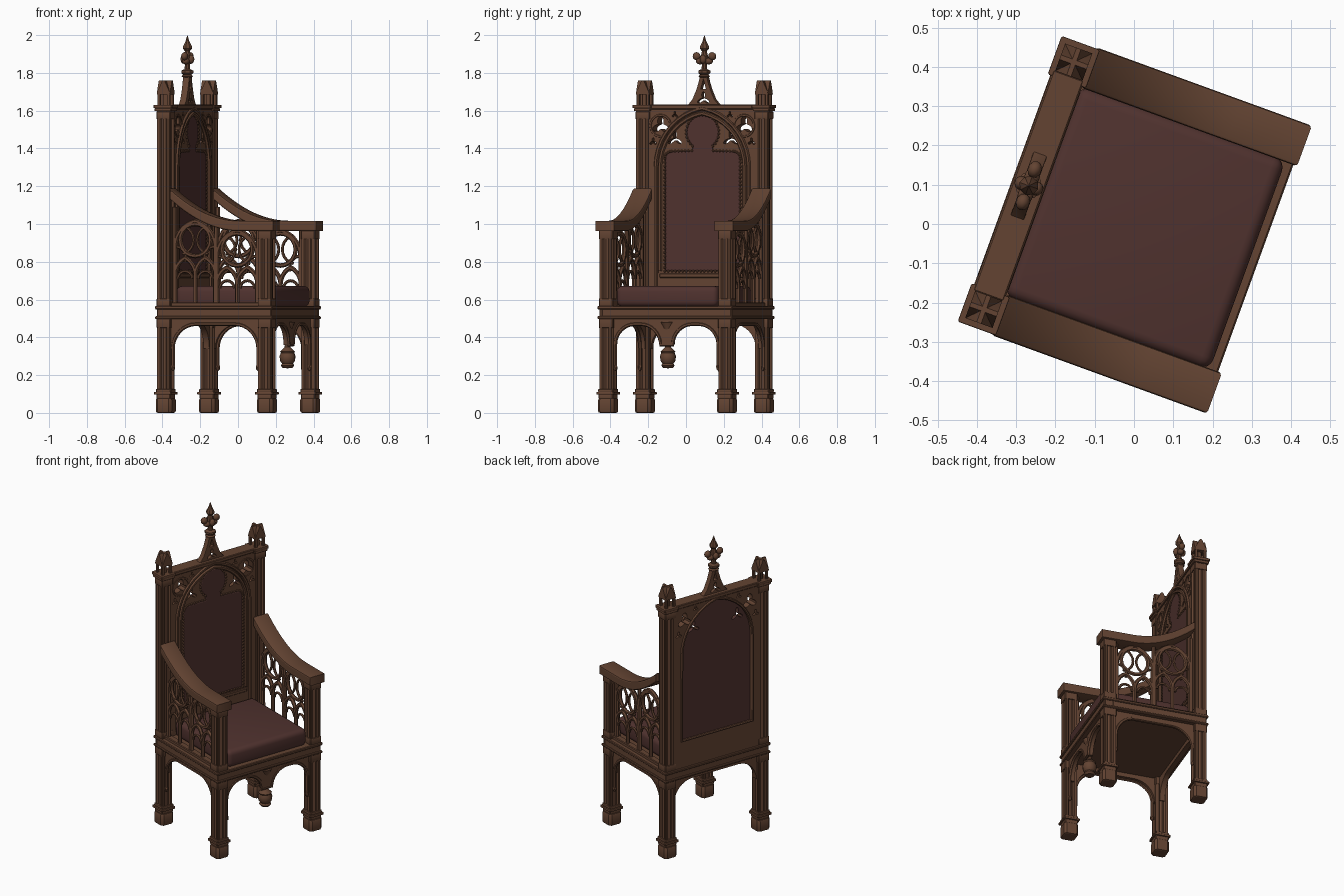
import bpy, bmesh
from math import sin, cos, pi, sqrt, radians, hypot
from mathutils import Matrix, Vector

if "Cube" in bpy.data.objects:
    bpy.data.objects.remove(bpy.data.objects["Cube"])

def material(name, col):
    m = bpy.data.materials.new(name)
    m.diffuse_color = (*col, 1)
    m.use_nodes = True
    m.node_tree.nodes["Principled BSDF"].inputs["Base Color"].default_value = m.diffuse_color
    return m
WOOD = material("wood", (0.125, 0.057, 0.032))
LEATHER = material("leather", (0.08, 0.032, 0.028))
TURN = Matrix.Rotation(radians(-20), 4, 'Z')   # the chair stands turned; local +x is its front

def plane(kind, off):
    return {'back': Matrix(((0, 0, 1, off), (1, 0, 0, 0), (0, 1, 0, 0), (0, 0, 0, 1))),
            'side': Matrix(((1, 0, 0, 0), (0, 0, -1, off), (0, 1, 0, 0), (0, 0, 0, 1))),
            'flat': Matrix.Translation((0, 0, off))}[kind]

def add(name, me, mat):
    me.transform(TURN)
    me.materials.clear()
    me.materials.append(mat)
    ob = bpy.data.objects.new(name, me)
    bpy.context.collection.objects.link(ob)

def from_curve(name, cu, splines, M, mat):
    for pts, closed in splines:
        s = cu.splines.new('POLY')
        s.points.add(len(pts) - 1)
        for p, q in zip(s.points, pts):
            p.co = (q[0], q[1], 0, 1)
        s.use_cyclic_u = closed
    tmp = bpy.data.objects.new("tmp", cu)
    bpy.context.collection.objects.link(tmp)
    bpy.context.view_layer.update()
    me = bpy.data.meshes.new_from_object(tmp.evaluated_get(bpy.context.evaluated_depsgraph_get()))
    bpy.data.objects.remove(tmp)
    me.transform(M)
    add(name, me, mat)

def plate(name, loops, half, kind, off, mat=WOOD, bevel=0.0):
    cu = bpy.data.curves.new(name, 'CURVE')
    cu.dimensions, cu.fill_mode = '2D', 'BOTH'
    cu.extrude, cu.bevel_depth, cu.offset, cu.bevel_resolution = half - bevel, bevel, -bevel, 1
    from_curve(name, cu, [(l, True) for l in loops], plane(kind, off), mat)

def bars(name, paths, r, kind, off, mat=WOOD):
    cu = bpy.data.curves.new(name, 'CURVE')
    cu.dimensions, cu.bevel_depth, cu.bevel_resolution, cu.use_fill_caps = '3D', r, 1, True
    from_curve(name, cu, paths, plane(kind, off), mat)

def from_bm(name, bm, mat=WOOD):
    bmesh.ops.recalc_face_normals(bm, faces=bm.faces)
    me = bpy.data.meshes.new(name)
    bm.to_mesh(me)
    bm.free()
    add(name, me, mat)

def boxes(name, items, bevel=0.004, mat=WOOD, seg=1):
    bm = bmesh.new()
    for a, b, c, d, e, f in items:
        M = Matrix.Translation(((a+b)/2, (c+d)/2, (e+f)/2)) @ Matrix.Diagonal((b-a, d-c, f-e, 1))
        bmesh.ops.create_cube(bm, size=1, matrix=M)
    bmesh.ops.bevel(bm, geom=bm.edges[:], offset=bevel, segments=seg, affect='EDGES', profile=0.5)
    from_bm(name, bm, mat)

def lathe(name, prof, cx, seg=12):
    bm = bmesh.new()
    vs = [bm.verts.new((cx + r, 0, z)) for r, z in prof]
    es = [bm.edges.new(p) for p in zip(vs, vs[1:])]
    bmesh.ops.spin(bm, geom=vs + es, cent=(cx, 0, 0), axis=(0, 0, 1), angle=2*pi, steps=seg)
    bmesh.ops.remove_doubles(bm, verts=bm.verts, dist=1e-5)
    from_bm(name, bm)

def balls(name, items, sub=2):
    bm = bmesh.new()
    for p, s in items:
        bmesh.ops.create_icosphere(bm, subdivisions=sub, radius=1,
                                   matrix=Matrix.Translation(p) @ Matrix.Diagonal((*s, 1)))
    from_bm(name, bm)

# 2D shapes
def arc(cx, cy, r, a0, a1, n=12):
    return [(cx + r*cos(radians(a0 + (a1-a0)*i/n)), cy + r*sin(radians(a0 + (a1-a0)*i/n))) for i in range(n+1)]
def circle(cx, cy, r, n=20): return arc(cx, cy, r, 0, 360, n)[:-1]
def pointed(cx, w, z0, spring, apex, n=10):
    c = ((apex-spring)**2 - w*w) / (2*w)
    half = []
    for i in range(n+1):
        z = spring + (apex-spring)*sin(pi/2*i/n)
        half.append((sqrt(max((w+c)**2 - (z-spring)**2, c*c)) - c, z))
    right = [(w, z0)] + half
    return [(cx + x, z) for x, z in right] + [(cx - x, z) for x, z in reversed(right[:-1])]
def star(cx, cy, r0, r1, turn, power=2, n=36):
    out = []
    for i in range(n):
        t = 2*pi*i/n
        r = r0 + (r1-r0)*((1 + cos(3*(t - radians(turn))))/2)**power
        out.append((cx + r*cos(t), cy + r*sin(t)))
    return out
def csq(cx, cy, h, c):
    return [(cx+x, cy+y) for x, y in ((h-c, -h), (h, c-h), (h, h-c), (h-c, h), (c-h, h), (-h, h-c), (-h, c-h), (c-h, -h))]
def fluted(cx, cy, h=0.038):
    side = [(h-.007, .007-h), (h, .007-h), (h, -.020), (h-.009, -.013), (h-.003, 0), (h-.009, .013), (h, .020), (h, h-.007)]
    out = []
    for k in range(4):
        c, s = round(cos(k*pi/2)), round(sin(k*pi/2))
        out += [(cx + x*c - y*s, cy + x*s + y*c) for x, y in side]
    return out

U, V = 0.285, 0.335
FRONT, REAR = [(U, V), (U, -V)], [(-U, V), (-U, -V)]
ALL = FRONT + REAR
# legs, posts, feet and their mouldings
plate("front_leg", [fluted(*p) for p in FRONT], 0.45, 'flat', 0.53)
plate("rear_post", [fluted(*p) for p in REAR], 0.77, 'flat', 0.85)
plate("foot", [csq(*p, 0.045, 0.014) for p in ALL], 0.039, 'flat', 0.039, bevel=0.010)
def collars(name, at, zs):
    for z, h, a in zs:
        plate(name, [csq(*p, a, 0.004) for p in at], h, 'flat', z, bevel=0.003)
collars("leg_collar", ALL, [(0.088, 0.012, 0.040), (0.104, 0.007, 0.050), (0.118, 0.008, 0.042)])
collars("post_head", ALL, [(0.48, 0.03, 0.039), (0.585, 0.02, 0.039)])
collars("post_capital", REAR, [(1.575, 0.02, 0.040), (1.605, 0.008, 0.047), (1.622, 0.009, 0.052)])
collars("arm_support_head", FRONT, [(0.945, 0.025, 0.039)])

# pinnacles with crossed gables
for s in (1, -1):
    y = s*V
    roof = lambda c: [(c-.037, 1.685), (c+.037, 1.685), (c+.034, 1.70), (c+.006, 1.76), (c-.006, 1.76), (c-.034, 1.70)]
    plate("pinnacle_gable", [roof(y)], 0.037, 'back', -U)
    plate("pinnacle_gable", [roof(-U)], 0.037, 'side', y)
    boxes("pinnacle_columns", [(-U+i*.027-.008, -U+i*.027+.008, y+j*.027-.008, y+j*.027+.008, 1.625, 1.69)
                               for i in (1, -1) for j in (1, -1)] + [(-U-.012, -U+.012, y-.012, y+.012, 1.625, 1.69)], 0.002)

# seat rails, seat board, cushion
boxes("seat_rail", [(-.322, .322, -.372, .372, .50, .56), (-.33, .33, -.38, .38, .497, .512), (-.33, .33, -.38, .38, .548, .566)])
boxes("seat_cushion", [(-.25, .308, -.285, .285, .562, .672)], 0.03, LEATHER, 4)

# arched aprons below the seat
def bracket(w, r, x0=0.0):
    e = arc(x0 + w - r, 0.47 - r, r, 0, 90, 8)
    return e + [(2*x0 - x, z) for x, z in reversed(e)]
def apron(w, r): return [[(w+.02, .51), (w+.02, .47-r)] + bracket(w, r) + [(-w-.02, .47-r), (-w-.02, .51)]]
for s in (1, -1):
    plate("side_apron", apron(.245, .13), .016, 'side', s*V)
    bars("side_apron_moulding", [([(.24, .25)] + bracket(.24, .13) + [(-.24, .25)], False)], .010, 'side', s*(V+.012))
plate("back_apron", apron(.295, .13), .016, 'back', -U)
arches = bracket(.128, .11, .162) + bracket(.128, .11, -.162)
plate("front_apron", [[(.31, .51), (.31, .36)] + arches + [(-.31, .36), (-.31, .51)]], .016, 'back', U)
bars("front_apron_moulding", [([(.29, .25)] + arches + [(-.29, .25)], False)], .010, 'back', U+.012)
drops = [(U+.012, s*.29, .24) for s in (1, -1)] + [(i*.24, s*(V+.012), .24) for i in (1, -1) for s in (1, -1)]
balls("apron_drop", [(p, (.013, .013, .02)) for p in drops], 1)
lathe("front_pendant", [(0, .236), (.026, .238), (.036, .25), (.030, .262), (.040, .275), (.043, .30), (.036, .318),
                        (.040, .325), (.028, .335), (.015, .35), (.014, .41), (.022, .44), (.04, .48), (0, .48)], U-.006)

# back: frame, tracery and padded panel
ARCH = pointed(0, .25, .74, 1.30, 1.60)
tref = [star(s*.235, 1.52, .018, .05, 90, 1) for s in (1, -1)]
small = [star(s*x, z, .004, r, t, 1) for s in (1, -1) for x, z, r, t in ((.155, 1.578, .018, 90), (.277, 1.435, .022, 90))]
plate("back_frame", [[(-.305, .56), (.305, .56), (.305, 1.625), (-.305, 1.625)], ARCH] + tref + small, .035, 'back', -.287)
TRI = [star(s*.157, 1.45, .008, .045, 90, 2) for s in (1, -1)]
KEY = ([(-.213, .75), (.213, .75)] + arc(.173, 1.345, .04, 0, 90, 6) + [(.06, 1.388)]
       + arc(0, 1.485, .092, -52, 232, 24) + [(-.06, 1.388)] + arc(-.173, 1.345, .04, 90, 180, 6))
plate("back_tracery", [pointed(0, .253, .735, 1.30, 1.603), KEY] + TRI, .014, 'back', -.272)
plate("back_padding", [KEY], .016, 'back', -.270, LEATHER, .010)
plate("back_lining", [pointed(0, .252, .738, 1.30, 1.602)] + TRI, .008, 'back', -.294, LEATHER)
bars("back_arch_moulding", [(pointed(0, .262, .60, 1.30, 1.612), False), (pointed(0, .238, .75, 1.30, 1.585), False)], .011, 'back', -.252)
bars("rear_arch_moulding", [(pointed(0, .255, .74, 1.30, 1.605), True)], .009, 'back', -.322)
bars("spandrel_ring", [(circle(s*.235, 1.52, .057), True) for s in (1, -1)], .008, 'back', -.256)
boxes("back_rails", [(-.328, -.244, -.30, .30, 1.607, 1.632), (-.32, -.247, -.24, .24, .715, .738)])
beads = []
for (a, b), (c, d) in zip(KEY, KEY[1:] + KEY[:1]):
    n = max(1, round(hypot(c-a, d-b)/.02))
    beads += [((-.256, a + (c-a)*i/n, b + (d-b)*i/n), (.008, .008, .008)) for i in range(n)]
balls("panel_beading", beads, 1)

# crest and finial
edge = [(.092, 1.625), (.062, 1.66), (.040, 1.71), (.026, 1.755), (.018, 1.79)]
plate("crest_gable", [edge + [(-x, z) for x, z in reversed(edge)], star(0, 1.662, .008, .038, 90),
                      [(-.014, 1.715), (.014, 1.715), (0, 1.765)]], .018, 'back', -U, bevel=.003)
lathe("finial_spire", [(0, 1.77), (.022, 1.775), (.033, 1.782), (.024, 1.79), (.034, 1.80), (.034, 1.812), (.016, 1.82), (.014, 1.85),
                       (.022, 1.88), (.014, 1.915), (.025, 1.928), (.025, 1.94), (.012, 1.965), (0, 2.0)], -U, 8)
balls("finial_leaves", [((-U, s*.044, 1.888), (.018, .022, .022)) for s in (1, -1)]
      + [((-U, s*.024, 1.862), (.020, .024, .018)) for s in (1, -1)]
      + [((-U+s*.022, 0, 1.872), (.016, .018, .024)) for s in (1, -1)], 2)

# arms with swept tops
def top(u): return 1.017 + 0.17*(max(0, .15-u)/.395)**2
us = [-.245 + .395*i/14 for i in range(15)] + [.34]
for s in (1, -1):
    prof = [(u, top(u)) for u in us] + [(u, top(u) - .055) for u in reversed(us)]
    plate("armrest", [prof], .055, 'side', s*V, bevel=.008)
    # pierced side panel: mullions, lancets, rings and cusps
    paths = [([(0, .56), (0, top(0)-.05)], False), ([(-.235, .56), (-.235, 1.09)], False), ([(.235, .56), (.235, .97)], False)]
    fine = []
    for c, h in ((-.118, .05), (.118, 0)):
        paths += [(pointed(c + k*.057, .057, .56, .68+h, .77+h, 6), False) for k in (1, -1)]
        paths += [(pointed(c, .112, .56, .83+h, .965+h, 8), False), (circle(c, .865+h, .085), True)]
        fine += [(arc(c + k*.085, .865+h, .075, 90+k*10, 90+k*170, 10), False) for k in (1, -1)]
        fine += [(arc(c + k*.057, .66+h, .04, 0, 180, 8), False) for k in (1, -1)]
        fine += [(arc(c + k*.112, .77+h, .06, 90, 90+k*110, 8), False) for k in (1, -1)]
    bars("side_tracery", paths, .012, 'side', s*V)
    bars("side_tracery_cusps", fine, .008, 'side', s*V)
    boxes("side_panel_rails", [(-.25, .25, s*V-.02, s*V+.02, .56, .585)])

for o in bpy.data.objects:
    o.select_set(True)
bpy.context.view_layer.objects.active = bpy.data.objects[0]
bpy.ops.object.shade_smooth_by_angle(angle=radians(35))
